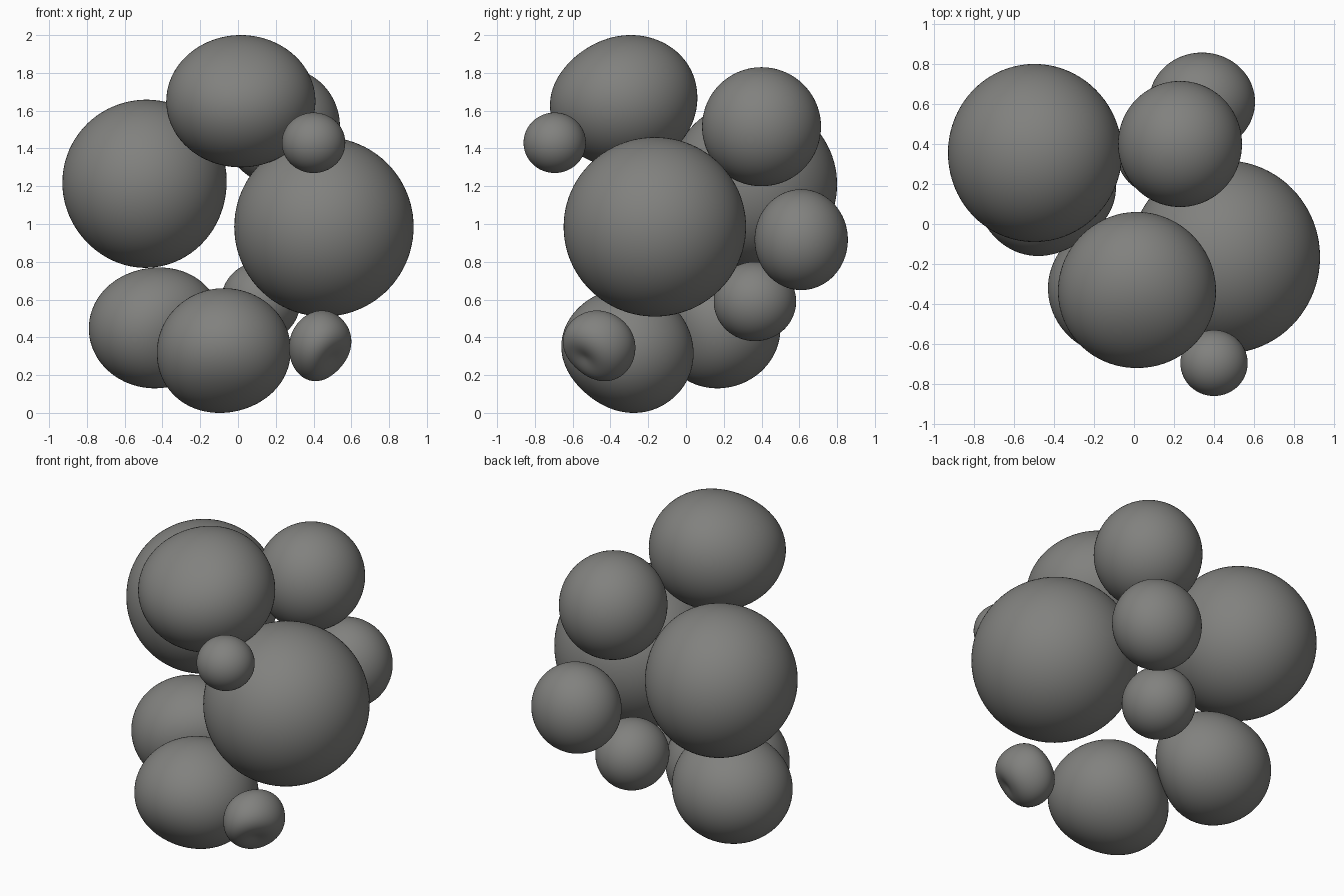
import bpy
import bmesh
from mathutils import Vector

cube = bpy.data.objects.get("Cube")
if cube:
    bpy.data.objects.remove(cube, do_unlink=True)

grey = bpy.data.materials.new("warm_grey")
grey.use_nodes = True
colour = (0.22, 0.22, 0.21, 1.0)
grey.diffuse_color = colour
grey.node_tree.nodes["Principled BSDF"].inputs["Base Color"].default_value = colour


def blob(name, centre, half, swells=()):
    """Sphere with soft swells (+) and dents (-), fitted to a box."""
    bm = bmesh.new()
    bmesh.ops.create_icosphere(bm, subdivisions=5, radius=1.0)
    pulls = [(Vector(d).normalized(), amount) for d, amount in swells]
    for v in bm.verts:
        u = v.co.normalized()
        v.co = u * (1 + sum(a * max(0.0, u.dot(d)) ** 4 for d, a in pulls))
    for axis in range(3):
        values = [v.co[axis] for v in bm.verts]
        lo, hi = min(values), max(values)
        for v in bm.verts:
            t = 2 * (v.co[axis] - lo) / (hi - lo) - 1
            v.co[axis] = t * half[axis]
    mesh = bpy.data.meshes.new(name)
    bm.to_mesh(mesh)
    bm.free()
    mesh.shade_smooth()
    mesh.materials.append(grey)
    obj = bpy.data.objects.new(name, mesh)
    obj.location = centre
    bpy.context.collection.objects.link(obj)


# Large lobes
blob("large_right_lobe", (-0.495, 0.355, 1.213), (0.435, 0.445, 0.445),
     [((1, 0, 1), 0.03), ((-1, 0, -1), -0.02)])
blob("large_left_lobe", (0.455, -0.165, 0.985), (0.475, 0.483, 0.475))

# Upper lobes
blob("top_lobe", (0.015, -0.33, 1.65), (0.395, 0.39, 0.35),
     [((0, -1, 1), -0.07), ((0, 1, 1), 0.05)])
blob("upper_back_lobe", (0.23, 0.4, 1.515), (0.31, 0.315, 0.315))
blob("small_upper_front_lobe", (0.4, -0.695, 1.43), (0.168, 0.165, 0.16))

# Lower lobes, pressed flat where they meet
blob("bottom_front_lobe", (-0.075, -0.31, 0.33), (0.355, 0.35, 0.33),
     [((0, -1, -1), -0.07), ((-0.36, 0.48, 0.2), -0.1), ((-0.5, 0.3, -0.8), 0.05)])
blob("bottom_right_lobe", (-0.44, 0.17, 0.45), (0.35, 0.33, 0.32),
     [((0.36, -0.48, -0.15), -0.13), ((0.6, 0, 0.7), 0.05)])
blob("small_lower_front_lobe", (0.435, -0.46, 0.355), (0.165, 0.192, 0.187),
     [((1, -1, -1), -0.35), ((-1, 1, 1), -0.15), ((-0.4, 0.4, -0.8), 0.12)])

# Back lobes
blob("middle_back_lobe", (0.34, 0.61, 0.917), (0.265, 0.247, 0.267))
blob("lower_back_lobe", (0.12, 0.365, 0.59), (0.21, 0.218, 0.21))
